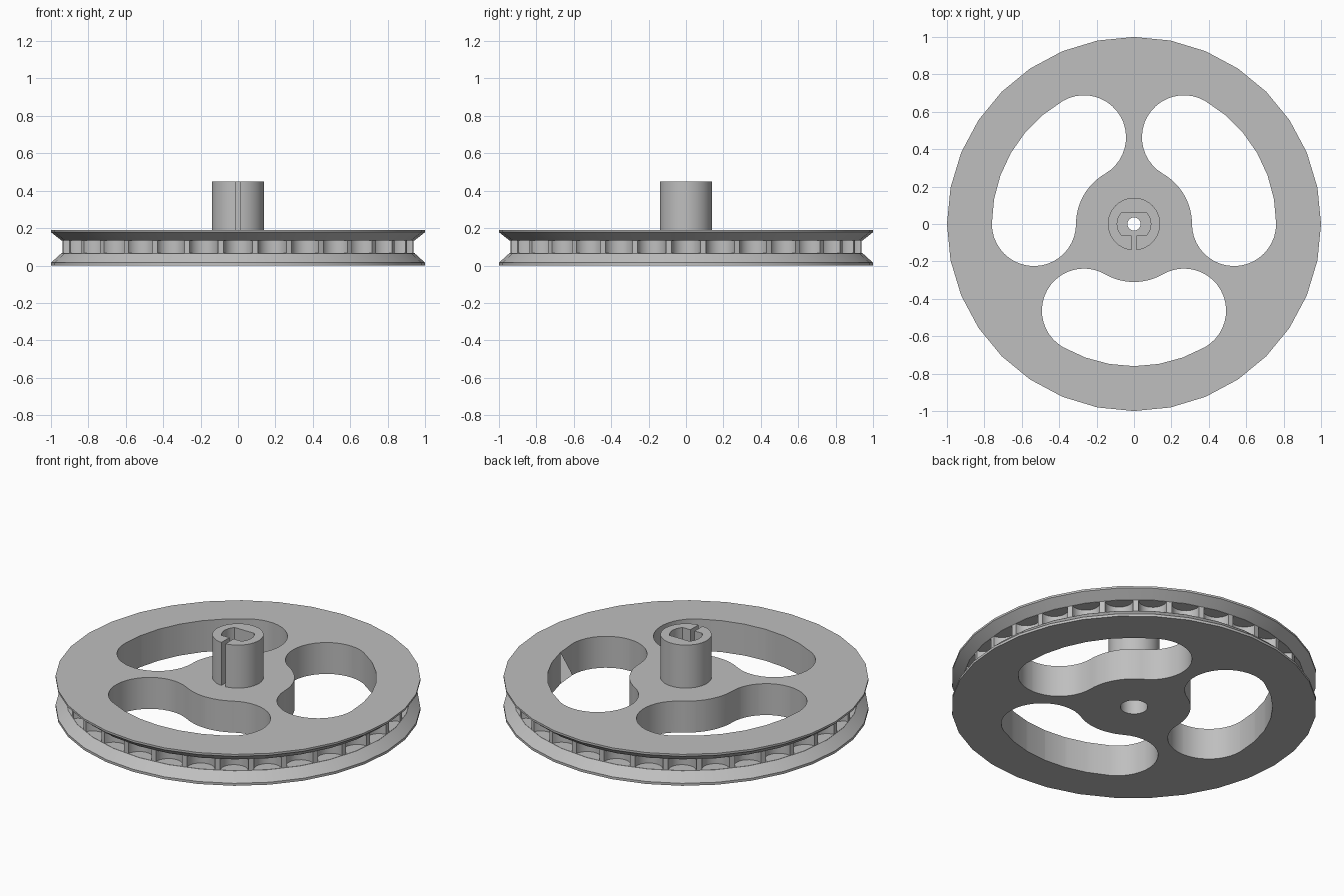
import bpy, bmesh
from math import sin, cos, pi, radians, asin, degrees
from mathutils import Matrix, Vector

if "Cube" in bpy.data.objects:
    bpy.data.objects.remove(bpy.data.objects["Cube"])

SIDES = 32
THICK = 0.19

grey = bpy.data.materials.new("plain_grey")
grey.use_nodes = True
colour = (0.52, 0.52, 0.52, 1)
grey.diffuse_color = colour
grey.node_tree.nodes["Principled BSDF"].inputs["Base Color"].default_value = colour


def make_object(name, bm):
    bmesh.ops.recalc_face_normals(bm, faces=bm.faces)
    mesh = bpy.data.meshes.new(name)
    bm.to_mesh(mesh)
    bm.free()
    mesh.materials.append(grey)
    obj = bpy.data.objects.new(name, mesh)
    bpy.context.collection.objects.link(obj)
    return obj


def arc(radius, start, end, steps, centre=(0, 0)):
    """Points along an arc, angles in degrees."""
    angles = [radians(start + (end - start) * i / steps) for i in range(steps + 1)]
    return [(centre[0] + radius * cos(a), centre[1] + radius * sin(a)) for a in angles]


def extrude_outline(bm, points, low, high):
    clean = [p for i, p in enumerate(points)
             if (Vector(p) - Vector(points[i - 1])).length > 1e-4]
    face = bm.faces.new([bm.verts.new((x, y, low)) for x, y in clean])
    top = bmesh.ops.extrude_face_region(bm, geom=[face], use_keep_orig=True)["geom"]
    bmesh.ops.translate(bm, vec=(0, 0, high - low),
                        verts=[v for v in top if isinstance(v, bmesh.types.BMVert)])


def cut(obj, cutter):
    mod = obj.modifiers.new("cut", 'BOOLEAN')
    mod.operation = 'DIFFERENCE'
    mod.solver = 'EXACT'
    mod.object = cutter
    bpy.context.view_layer.objects.active = obj
    bpy.ops.object.modifier_apply(modifier=mod.name)
    bpy.data.objects.remove(cutter)
    bpy.context.view_layer.update()


# Wheel: revolved section with a V groove and a stepped centre bore
section = [(0.035, THICK), (1, THICK), (1, 0.178), (0.945, 0.135), (0.945, 0.065),
           (1, 0.015), (1, 0), (0.075, 0), (0.075, 0.1), (0.035, 0.1)]
bm = bmesh.new()
ring = [bm.verts.new((r, 0, z)) for r, z in section]
edges = [bm.edges.new((ring[i - 1], ring[i])) for i in range(len(ring))]
bmesh.ops.spin(bm, geom=ring + edges, cent=(0, 0, 0), axis=(0, 0, 1),
               angle=2 * pi, steps=SIDES, use_merge=False)
bmesh.ops.remove_doubles(bm, verts=bm.verts, dist=1e-5)
wheel = make_object("pulley_wheel", bm)

# Three curved slots with round ends, leaving the spokes
INNER, OUTER = 0.31, 0.76
mid, lobe = (INNER + OUTER) / 2, (OUTER - INNER) / 2
bm = bmesh.new()
for centre in (30, 150, 270):
    a, b = centre - 30, centre + 30
    end_a, end_b = arc(mid, a, b, 1)
    outline = (arc(OUTER, a, b, 6) + arc(lobe, b, b + 180, 20, end_b)
               + arc(INNER, b, a, 12) + arc(lobe, a + 180, a + 360, 20, end_a))
    extrude_outline(bm, outline, -0.1, THICK + 0.1)
cut(wheel, make_object("window_cutter", bm))

# Round pockets around the groove
bm = bmesh.new()
for i in range(SIDES):
    a = 2 * pi * i / SIDES
    bmesh.ops.create_cone(bm, cap_ends=True, segments=24, radius1=0.078, radius2=0.078,
                          depth=0.068, matrix=Matrix.Translation(
                              (0.945 * cos(a), 0.945 * sin(a), 0.1)))
cut(wheel, make_object("pocket_cutter", bm))

# Hub: split collar with a double flat socket open to the front
HUB, SOCKET, FLAT, GAP = 0.14, 0.09, 0.062, 0.014
gap_angle = degrees(asin(GAP / HUB))
flat_angle = degrees(asin(FLAT / SOCKET))
outline = (arc(HUB, -90 + gap_angle, 270 - gap_angle, 48)
           + [(-GAP, -FLAT)]
           + arc(SOCKET, 180 + flat_angle, 180 - flat_angle, 10)
           + arc(SOCKET, flat_angle, -flat_angle, 10)
           + [(GAP, -FLAT)])
bm = bmesh.new()
extrude_outline(bm, outline, THICK, 0.45)
hub = make_object("hub_collar", bm)

# Smooth shading with crisp edges
bpy.context.view_layer.update()
bpy.ops.object.select_all(action='DESELECT')
for obj in (wheel, hub):
    obj.select_set(True)
bpy.context.view_layer.objects.active = wheel
bpy.ops.object.shade_smooth_by_angle(angle=radians(30))
